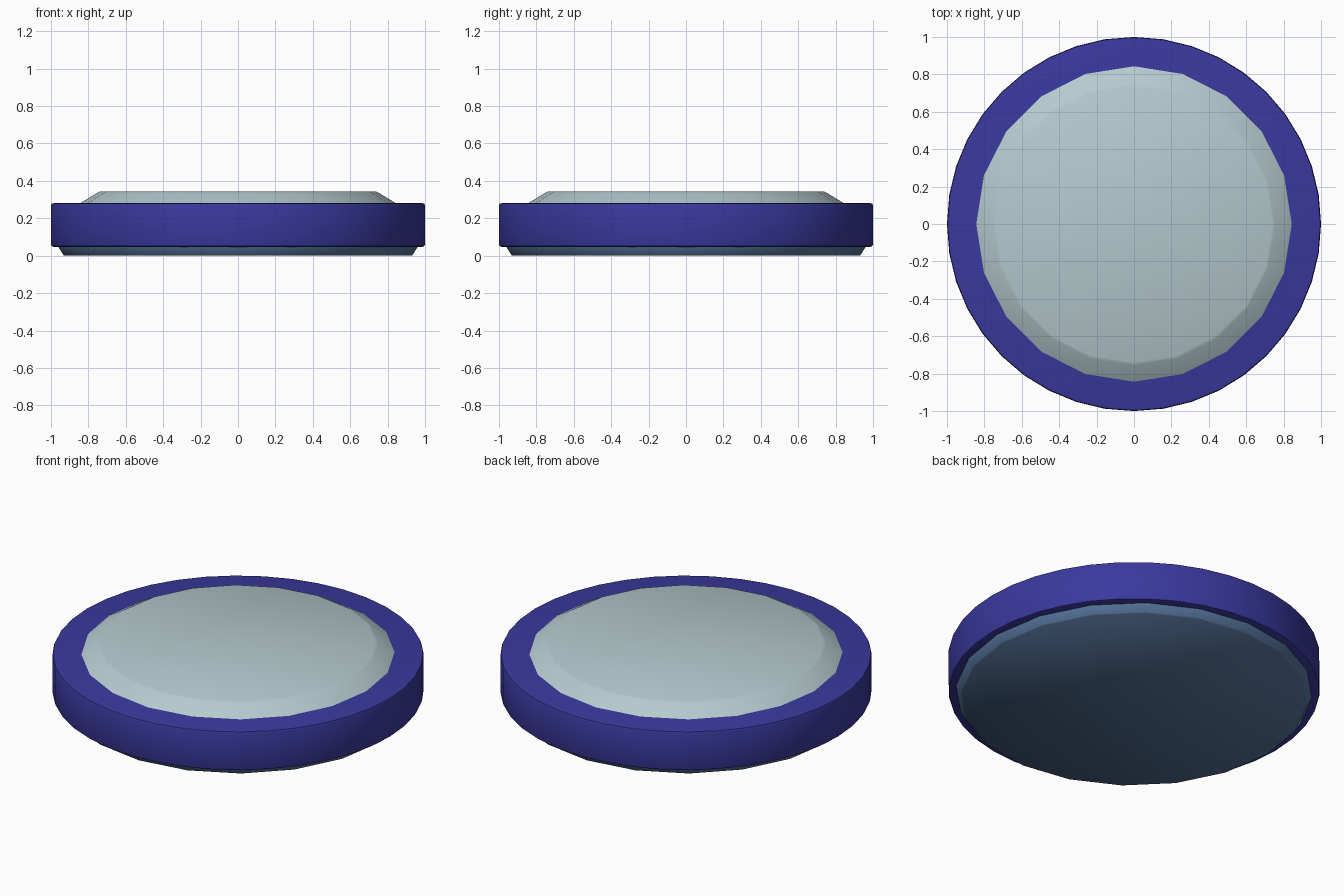
import bpy, math

if "Cube" in bpy.data.objects:
    bpy.data.objects.remove(bpy.data.objects["Cube"])


def material(name, color):
    mat = bpy.data.materials.new(name)
    mat.diffuse_color = (*color, 1)
    mat.use_nodes = True
    mat.node_tree.nodes["Principled BSDF"].inputs["Base Color"].default_value = mat.diffuse_color
    return mat


def lathe(name, profile, sides, mat, angle):
    """Revolve (radius, z) points around z and cap both ends."""
    verts = [(r * math.cos(2 * math.pi * i / sides), r * math.sin(2 * math.pi * i / sides), z)
             for r, z in profile for i in range(sides)]
    faces = [(k * sides + i, k * sides + (i + 1) % sides,
              (k + 1) * sides + (i + 1) % sides, (k + 1) * sides + i)
             for k in range(len(profile) - 1) for i in range(sides)]
    faces.append(tuple(reversed(range(sides))))
    last = (len(profile) - 1) * sides
    faces.append(tuple(range(last, last + sides)))
    mesh = bpy.data.meshes.new(name)
    mesh.from_pydata(verts, [], faces)
    mesh.materials.append(mat)
    obj = bpy.data.objects.new(name, mesh)
    bpy.context.collection.objects.link(obj)
    bpy.ops.object.select_all(action='DESELECT')
    obj.select_set(True)
    bpy.context.view_layer.objects.active = obj
    bpy.ops.object.shade_smooth_by_angle(angle=math.radians(angle))
    return obj


# outer band with a small rounded edge
lathe("outer_band",
      [(0.985, 0.047), (0.996, 0.051), (1.0, 0.062), (1.0, 0.268), (0.996, 0.278), (0.985, 0.281)],
      40, material("band_blue", (0.042, 0.04, 0.34)), 30)

# raised top lens, chamfered, sunk into the band
lathe("top_lens", [(0.88, 0.255), (0.845, 0.28), (0.755, 0.335), (0.74, 0.342)],
      20, material("lens_pale", (0.46, 0.59, 0.62)), 50)

# bottom plate tapering to the ground
lathe("bottom_plate", [(0.93, 0.0), (0.935, 0.006), (0.965, 0.055), (0.965, 0.1)],
      20, material("plate_steel", (0.09, 0.17, 0.32)), 75)
